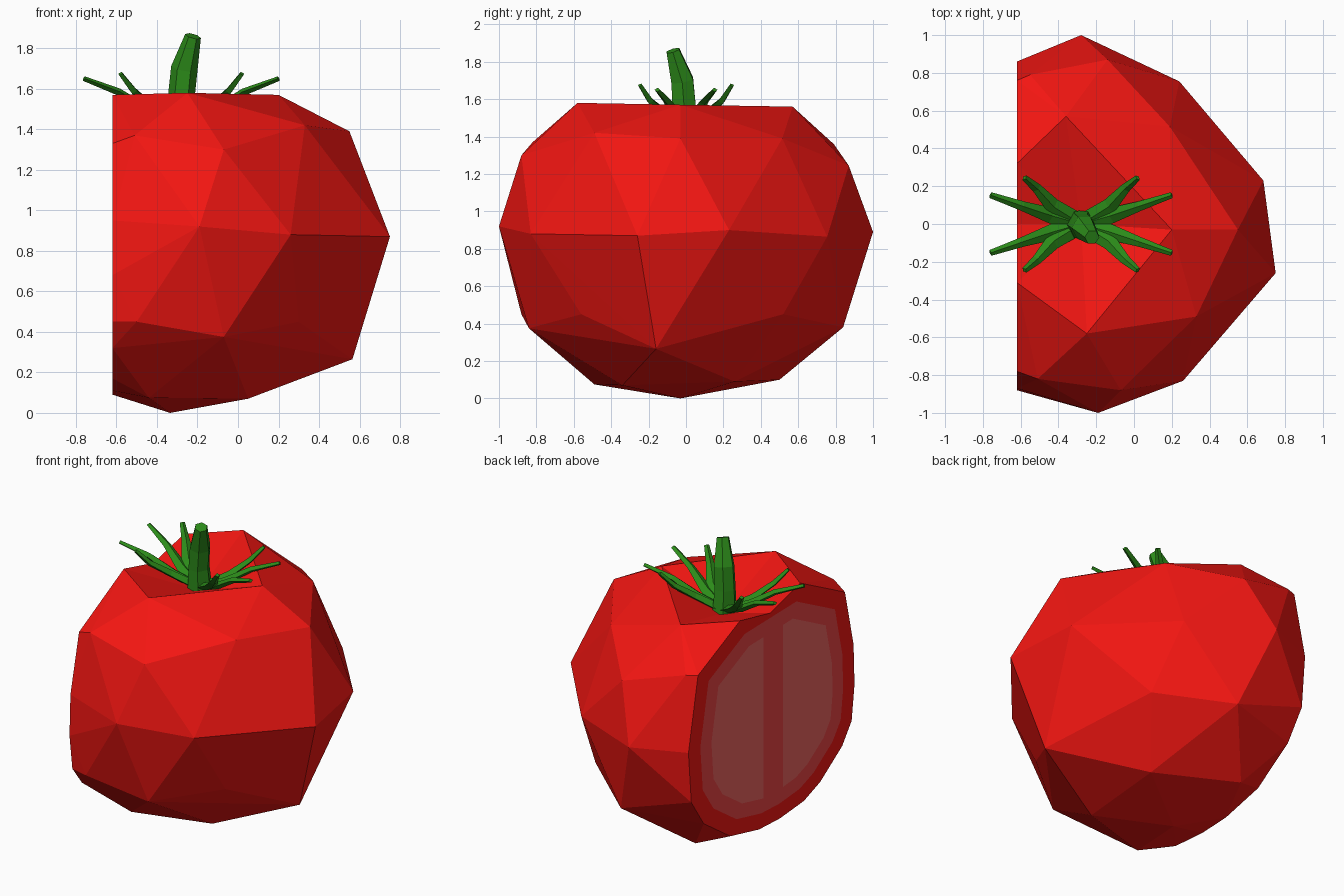
import bpy, bmesh, math
from mathutils import Vector

if "Cube" in bpy.data.objects:
    bpy.data.objects.remove(bpy.data.objects["Cube"])

CUT_X = -0.62


def material(name, rgb):
    m = bpy.data.materials.new(name)
    m.diffuse_color = (*rgb, 1)
    m.use_nodes = True
    m.node_tree.nodes["Principled BSDF"].inputs["Base Color"].default_value = m.diffuse_color
    return m


RED = material("skin_red", (0.90, 0.008, 0.006))
FLESH = material("flesh_pink", (0.85, 0.06, 0.06))
PULP = material("pulp_pale", (0.85, 0.13, 0.12))
GREEN = material("leaf_green", (0.025, 0.26, 0.01))


def finish(bm, name, mat):
    bmesh.ops.recalc_face_normals(bm, faces=bm.faces)
    me = bpy.data.meshes.new(name)
    bm.to_mesh(me)
    bm.free()
    me.materials.append(mat)
    ob = bpy.data.objects.new(name, me)
    bpy.context.collection.objects.link(ob)
    return ob


def sweep(name, path, sizes, sides, mat):
    """Tapered tube along a path; sizes are (half width, half thickness)."""
    bm = bmesh.new()
    path = [Vector(p) for p in path]
    rings = []
    for i, p in enumerate(path):
        t = (path[min(i + 1, len(path) - 1)] - path[max(i - 1, 0)]).normalized()
        ref = Vector((0, 0, 1)) if abs(t.z) < 0.85 else Vector((0, 1, 0))
        side = t.cross(ref).normalized()
        up = side.cross(t)
        w, h = sizes[i]
        rings.append([bm.verts.new(p + side * w * math.cos(a) + up * h * math.sin(a))
                      for a in (2 * math.pi * k / sides for k in range(sides))])
    for a, b in zip(rings, rings[1:]):
        for k in range(sides):
            j = (k + 1) % sides
            bm.faces.new((a[k], a[j], b[j], b[k]))
    bm.faces.new(rings[0])
    bm.faces.new(rings[-1])
    return finish(bm, name, mat)


# Faceted fruit: convex facets, sliced flat on the left side
facets = [
    (0.75, -0.26, 0.87), (0.55, -0.03, 1.39), (0.33, -0.49, 1.42), (-0.07, -0.88, 1.30),
    (-0.19, -1.0, 0.92), (0.26, -0.83, 0.88), (-0.5, -0.88, 0.45), (-0.07, -0.84, 0.375),
    (0.565, -0.16, 0.265), (0.30, -0.56, 0.45), (0.05, -0.34, 0.07), (-0.44, -0.49, 0.075),
    (-0.335, -0.03, 0.0), (-0.51, -0.82, 1.37), (0.685, 0.23, 0.90), (0.24, 0.755, 0.865),
    (-0.28, 1.0, 0.89), (-0.14, 0.87, 1.245), (0.19, 0.515, 1.39), (-0.55, 0.79, 1.36),
    (-0.11, 0.84, 0.38), (0.30, 0.52, 0.45), (-0.42, 0.50, 0.10), (0.085, 0.26, 0.09)]
dimple_rim = [(-0.36, 0.57, 1.56), (0.20, -0.03, 1.57), (-0.25, -0.58, 1.58)]
slice_edge = [
    (0.32, 1.56), (0.76, 1.365), (0.86, 0.89), (0.83, 0.55), (0.70, 0.36), (0.42, 0.17),
    (0.12, 0.10), (-0.10, 0.09), (-0.35, 0.11), (-0.52, 0.17), (-0.75, 0.32),
    (-0.85, 0.45), (-0.88, 0.68), (-0.87, 0.95), (-0.78, 1.33), (-0.31, 1.57)]

bm = bmesh.new()
for p in facets + dimple_rim + [(CUT_X, y, z) for y, z in slice_edge]:
    bm.verts.new(p)
bmesh.ops.convex_hull(bm, input=bm.verts)
lids = [f for f in bm.faces if all(v.co.z > 1.5 for v in f.verts)
        or all(v.co.x < CUT_X + 0.01 for v in f.verts)]
bmesh.ops.delete(bm, geom=lids, context='FACES_ONLY')
bmesh.ops.delete(bm, geom=[v for v in bm.verts if not v.link_faces], context='VERTS')

# Sunken top around the stem, and the flat slice
cut = sorted((v for v in bm.verts if v.co.x < CUT_X + 0.01),
             key=lambda v: math.atan2(v.co.z - 0.8, v.co.y))
rim = sorted((v for v in bm.verts if v.co.z > 1.5),
             key=lambda v: math.atan2(v.co.y, v.co.x + 0.28))
notch = bm.verts.new((CUT_X, 0, 1.49))
rim.append(notch)
rim.sort(key=lambda v: math.atan2(v.co.y, v.co.x + 0.28))
center = bm.verts.new((-0.28, 0, 1.40))
for a, b in zip(rim, rim[1:] + rim[:1]):
    bm.faces.new((a, b, center))
cut.append(notch)
cut.sort(key=lambda v: math.atan2(v.co.z - 0.8, v.co.y))
hub = bm.verts.new((CUT_X, 0, 0.8))
for a, b in zip(cut, cut[1:] + cut[:1]):
    bm.faces.new((a, b, hub))
finish(bm, "fruit_body", RED)


# Inner flesh and the two pulp chambers on the slice
def panel(name, scale, x, mat, side=0, gap=0.1):
    bm = bmesh.new()
    bm.faces.new([bm.verts.new((x, y * scale, 0.82 + (z - 0.82) * scale))
                  for y, z in slice_edge])
    if side:
        bmesh.ops.bisect_plane(bm, geom=bm.verts[:] + bm.edges[:] + bm.faces[:],
                               plane_co=(0, side * gap - 0.02, 0), plane_no=(0, side, 0),
                               clear_inner=True)
    ob = finish(bm, name, mat)
    if ob.data.polygons[0].normal.x > 0:
        ob.data.flip_normals()


panel("flesh_ring", 0.86, CUT_X - 0.003, FLESH)
panel("pulp_back", 0.73, CUT_X - 0.006, PULP, 1)
panel("pulp_front", 0.73, CUT_X - 0.006, PULP, -1)

# Stem
sweep("stem", [(-0.28, 0, 1.39), (-0.28, -0.01, 1.56), (-0.265, -0.02, 1.70), (-0.222, -0.07, 1.86)],
      [(0.08, 0.085), (0.066, 0.072), (0.066, 0.068), (0.04, 0.04)], 6, GREEN)

# Sepals, mirrored around the stem
sepals = {
    "sepal_long": [(0.0, 0.0, 1.42), (0.16, 0.045, 1.49), (0.31, 0.095, 1.585), (0.48, 0.153, 1.65)],
    "sepal_short": [(0.0, 0.0, 1.42), (0.15, 0.095, 1.51), (0.235, 0.19, 1.59), (0.30, 0.245, 1.675)]}
for name, path in sepals.items():
    for sx in (1, -1):
        for sy in (1, -1):
            sweep(name, [(-0.28 + sx * x, sy * y, z) for x, y, z in path],
                  [(0.05, 0.025), (0.042, 0.022), (0.026, 0.018), (0.016, 0.012)], 4, GREEN)
